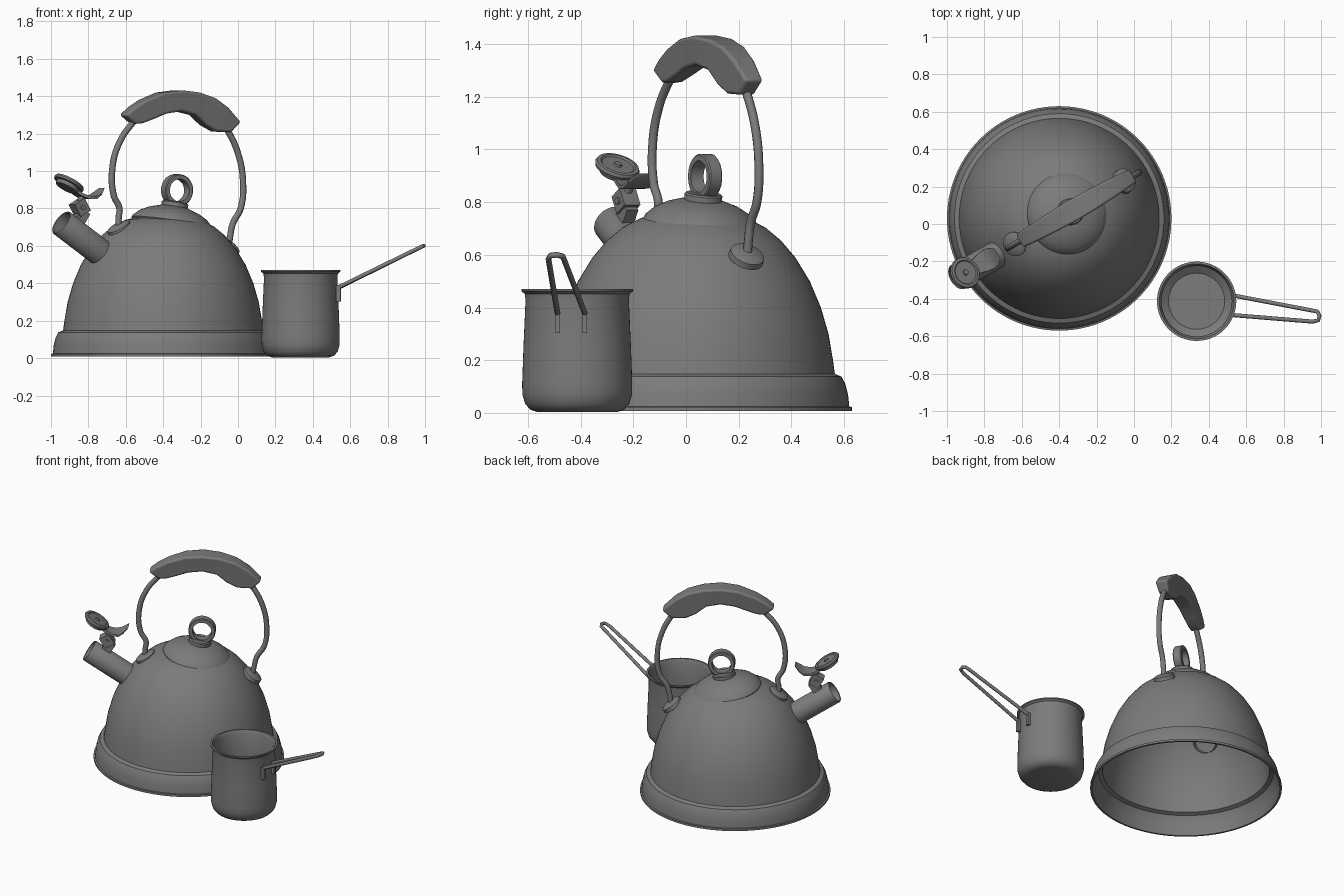
import bpy, bmesh
from math import radians, sin, cos, pi
from mathutils import Matrix, Vector

cube = bpy.data.objects.get("Cube")
if cube:
    bpy.data.objects.remove(cube, do_unlink=True)

grey = bpy.data.materials.new("dark grey metal")
grey.use_nodes = True
grey.diffuse_color = (0.2, 0.2, 0.2, 1)
grey.node_tree.nodes["Principled BSDF"].inputs["Base Color"].default_value = (0.2, 0.2, 0.2, 1)

# Kettle frame: local x runs along the handle, spout towards -x
KETTLE = Matrix.Translation((-0.4, 0.03, 0)) @ Matrix.Rotation(radians(30), 4, 'Z')
CUP = Matrix.Translation((0.335, -0.413, 0))


def tilt(x, z, degrees):
    """Kettle-local frame leaning towards +x by the given angle."""
    return KETTLE @ Matrix.Translation((x, 0, z)) @ Matrix.Rotation(radians(degrees), 4, 'Y')


def finish(name, mesh, angle=35):
    mesh.materials.clear()
    mesh.materials.append(grey)
    ob = bpy.data.objects.new(name, mesh)
    bpy.context.collection.objects.link(ob)
    bpy.ops.object.select_all(action='DESELECT')
    ob.select_set(True)
    bpy.context.view_layer.objects.active = ob
    bpy.ops.object.shade_smooth_by_angle(angle=radians(angle))
    return ob


def from_bmesh(name, bm, matrix, angle=35):
    bmesh.ops.remove_doubles(bm, verts=bm.verts, dist=1e-5)
    bmesh.ops.recalc_face_normals(bm, faces=bm.faces)
    bm.transform(matrix)
    mesh = bpy.data.meshes.new(name)
    bm.to_mesh(mesh)
    bm.free()
    return finish(name, mesh, angle)


def lathe(name, profile, matrix, steps=64, closed=False):
    bm = bmesh.new()
    verts = [bm.verts.new((r, 0, z)) for r, z in profile]
    pairs = list(zip(verts, verts[1:]))
    if closed:
        pairs.append((verts[-1], verts[0]))
    edges = [bm.edges.new(p) for p in pairs]
    bmesh.ops.spin(bm, geom=verts + edges, axis=(0, 0, 1), cent=(0, 0, 0),
                   angle=2 * pi, steps=steps)
    return from_bmesh(name, bm, matrix)


def wire(name, points, radius, matrix, smooth=True):
    curve = bpy.data.curves.new(name, 'CURVE')
    curve.dimensions = '3D'
    curve.bevel_depth = radius
    curve.bevel_resolution = 3
    curve.use_fill_caps = True
    spline = curve.splines.new('BEZIER')
    spline.bezier_points.add(len(points) - 1)
    for bp, p in zip(spline.bezier_points, points):
        bp.co = p
        bp.handle_left_type = bp.handle_right_type = 'AUTO' if smooth else 'VECTOR'
    temp = bpy.data.objects.new(name + " path", curve)
    bpy.context.collection.objects.link(temp)
    bpy.context.view_layer.update()
    mesh = bpy.data.meshes.new_from_object(temp.evaluated_get(bpy.context.evaluated_depsgraph_get()))
    bpy.data.objects.remove(temp, do_unlink=True)
    mesh.transform(matrix)
    return finish(name, mesh, 50)


def loft(name, rings, matrix, bevel=0.0):
    """Skin equal-length closed sections and cap both ends."""
    bm = bmesh.new()
    loops = [[bm.verts.new(p) for p in ring] for ring in rings]
    n = len(loops[0])
    for a, b in zip(loops, loops[1:]):
        for i in range(n):
            bm.faces.new((a[i], a[(i + 1) % n], b[(i + 1) % n], b[i]))
    bm.faces.new(loops[0])
    bm.faces.new(loops[-1])
    ob = from_bmesh(name, bm, matrix)
    if bevel:
        mod = ob.modifiers.new("soft edges", 'BEVEL')
        mod.width = bevel
        mod.segments = 3
        mod.angle_limit = radians(40)
    return ob


# Kettle body: open-bottomed shell with a stepped foot
outer = [(0.6, 0.008), (0.6, 0.022), (0.59, 0.024), (0.585, 0.07), (0.575, 0.11),
         (0.56, 0.138), (0.535, 0.148), (0.528, 0.2), (0.511, 0.3), (0.482, 0.4),
         (0.44, 0.5), (0.385, 0.59), (0.33, 0.655), (0.27, 0.705), (0.2, 0.74),
         (0.1, 0.762), (0, 0.768)]
inner = [(max(r - 0.012, 0), z - 0.008) for r, z in reversed(outer[3:])]
lathe("kettle_body", outer + inner + [(0.588, 0.008)], KETTLE, 96, True)

# Lid and ring knob, leaning away from the spout
LID = tilt(0.055, 0.725, 10)
lathe("lid", [(0, -0.012), (0.215, -0.012), (0.22, -0.004), (0.215, 0.008), (0.185, 0.038),
              (0.14, 0.063), (0.08, 0.083), (0, 0.09)], LID)
lathe("knob_base", [(0, 0.07), (0.072, 0.07), (0.072, 0.104), (0.066, 0.11), (0, 0.11)], LID, 40)
KNOB = LID @ Matrix.Translation((0, 0, 0.175)) @ Matrix.Rotation(radians(90), 4, 'X')
lathe("knob_ring", [(0.06, -0.028), (0.081, -0.028), (0.086, -0.023), (0.086, 0.023),
                    (0.081, 0.028), (0.06, 0.028)], KNOB, 48, True)

# Handle wires with round mounts
left_leg = [(-0.275, 0.7), (-0.275, 0.75), (-0.27, 0.8), (-0.305, 0.87), (-0.313, 1.02),
            (-0.266, 1.16), (-0.17, 1.28)]
right_leg = [(0.405, 0.6), (0.415, 0.66), (0.43, 0.72), (0.478, 0.8), (0.493, 0.94),
             (0.46, 1.1), (0.38, 1.25)]
for side, leg, angle in (("left", left_leg, -30), ("right", right_leg, 38)):
    wire(side + "_handle_wire", [(u, 0, z) for u, z in leg], 0.017, KETTLE)
    u, z = leg[0]
    lathe(side + "_handle_mount", [(0, -0.02), (0.068, -0.02), (0.066, 0.004), (0.045, 0.014),
                                   (0, 0.018)], tilt(u, z, angle), 32)

# Grip: top point, bottom point and half width along the arch
stations = [(-0.25, 1.3, -0.19, 1.252, 0.04), (-0.2, 1.34, -0.14, 1.256, 0.045),
            (-0.13, 1.38, -0.07, 1.28, 0.05), (-0.02, 1.42, 0, 1.307, 0.056),
            (0.09, 1.432, 0.09, 1.32, 0.06), (0.2, 1.42, 0.18, 1.3, 0.057),
            (0.3, 1.39, 0.245, 1.245, 0.052), (0.38, 1.34, 0.31, 1.212, 0.047),
            (0.46, 1.262, 0.405, 1.207, 0.04)]
loft("handle_grip", [[(tu, -w, tz), (tu, w, tz), (bu, w * 0.8, bz), (bu, -w * 0.8, bz)]
                     for tu, tz, bu, bz, w in stations], KETTLE, 0.012)

# Spout tube, open at the mouth
SPOUT = tilt(-0.63, 0.725, -56.5)
lathe("spout", [(0.073, -0.36), (0.073, -0.006), (0.069, 0), (0.064, -0.004), (0.064, -0.3),
                (0, -0.3)], SPOUT, 48)

# Hinge block and its foot on the spout
for name, place, size, angle in (("hinge_block", (-0.515, 0.805), (0.07, 0.07, 0.075), -30),
                                 ("hinge_foot", (-0.51, 0.755), (0.075, 0.05, 0.06), -57)):
    bm = bmesh.new()
    bmesh.ops.create_cube(bm, size=1, matrix=Matrix.Diagonal((*size, 1)))
    from_bmesh(name, bm, tilt(*place, angle))
PIN = tilt(-0.515, 0.805, 0) @ Matrix.Rotation(radians(90), 4, 'X')
lathe("hinge_pin", [(0, -0.042), (0.014, -0.042), (0.014, 0.042), (0, 0.042)], PIN, 20)

# Whistle cap, flipped open above the mouth
lathe("whistle_cap", [(0, -0.028), (0.062, -0.028), (0.066, -0.022), (0.066, -0.008),
                      (0.084, -0.006), (0.087, 0.004), (0.082, 0.014), (0.068, 0.016),
                      (0.062, 0.01), (0.016, 0.01), (0.014, 0.018), (0, 0.018)],
      tilt(-0.583, 0.932, 31), 48)

# Thumb lever: a thin curved tongue
lever = [(-0.575, 0.9, 0.03), (-0.525, 0.868, 0.04), (-0.48, 0.85, 0.052),
         (-0.44, 0.852, 0.058), (-0.41, 0.872, 0.052), (-0.385, 0.895, 0.03)]
loft("thumb_lever", [[(u, -w, z), (u, w, z), (u + 0.006, w, z + 0.014), (u + 0.006, -w, z + 0.014)]
                     for u, z, w in lever], KETTLE)
wire("lever_stem", [(-0.515, 0, 0.82), (-0.5, 0, 0.86)], 0.02, KETTLE, False)

# Cup: rounded base, gently tapered wall and a flared rim
cup_outer = [(0, 0.003), (0.15, 0.003), (0.178, 0.012), (0.198, 0.035), (0.208, 0.07),
             (0.209, 0.11), (0.204, 0.25), (0.196, 0.43), (0.199, 0.452), (0.212, 0.462),
             (0.212, 0.47), (0.2, 0.47), (0.188, 0.445)]
cup_inner = [(0.195, 0.25), (0.199, 0.1), (0.188, 0.04), (0.15, 0.013), (0, 0.013)]
lathe("cup", cup_outer + cup_inner, CUP, 64)

# Cup handle: one bent wire with two flat straps down the wall
near, far = (0.54, -0.488), (0.545, -0.385)
wire("cup_handle", [(*near, 0.38), (0.955, -0.522, 0.583), (0.985, -0.515, 0.597),
                    (0.992, -0.49, 0.6), (0.98, -0.468, 0.594), (0.95, -0.462, 0.58),
                    (*far, 0.38)], 0.011, Matrix(), False)
for name, (x, y) in (("near_strap", near), ("far_strap", far)):
    bm = bmesh.new()
    bmesh.ops.create_cube(bm, size=1, matrix=Matrix.Diagonal((0.022, 0.02, 0.085, 1)))
    from_bmesh(name, bm, Matrix.Translation((x - 0.004, y, 0.345)))
